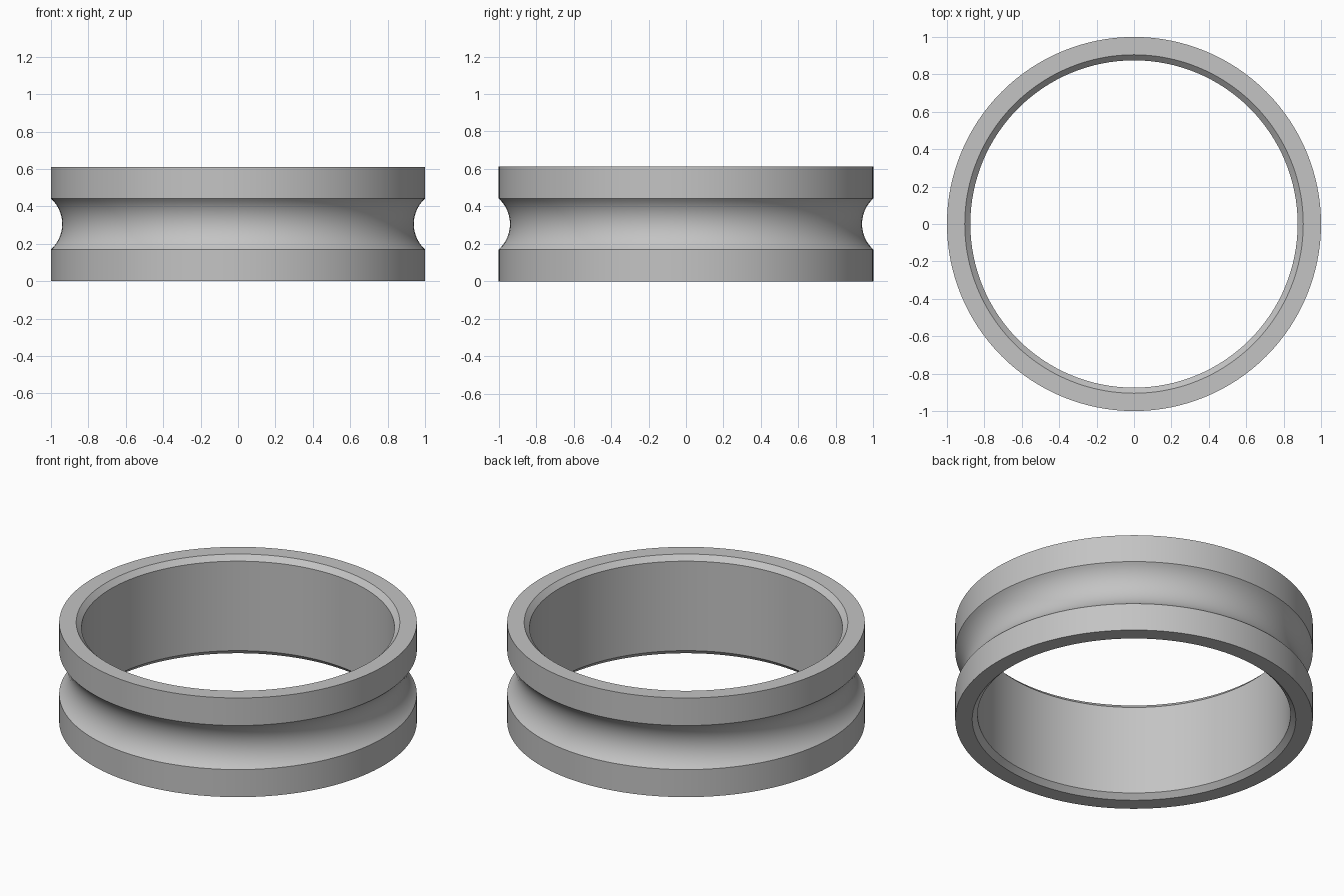
import bpy
import bmesh
import math

cube = bpy.data.objects.get("Cube")
if cube:
    bpy.data.objects.remove(cube, do_unlink=True)

SEGMENTS = 128
HEIGHT = 0.612
OUTER, INNER, CHAMFER = 1.0, 0.875, 0.03
GROOVE_HALF, GROOVE_DEPTH, GROOVE_STEPS = 0.136, 0.06, 20

# Grey metal
grey = bpy.data.materials.new("grey_metal")
grey.use_nodes = True
colour = (0.55, 0.55, 0.55, 1)
grey.diffuse_color = colour
grey.node_tree.nodes["Principled BSDF"].inputs["Base Color"].default_value = colour


def ring_profile():
    """Closed (radius, height) section: chamfered bore and a round outer groove."""
    mid = HEIGHT / 2
    radius = (GROOVE_HALF ** 2 + GROOVE_DEPTH ** 2) / (2 * GROOVE_DEPTH)
    centre = OUTER - GROOVE_DEPTH + radius
    sweep = math.asin(GROOVE_HALF / radius)
    points = [(INNER, HEIGHT - CHAMFER), (INNER, CHAMFER),
              (INNER + CHAMFER, 0), (OUTER, 0)]
    for i in range(GROOVE_STEPS + 1):
        a = sweep * (2 * i / GROOVE_STEPS - 1)
        points.append((centre - radius * math.cos(a), mid + radius * math.sin(a)))
    return points + [(OUTER, HEIGHT), (INNER + CHAMFER, HEIGHT)]


# Grooved ring: revolve the section around z
bm = bmesh.new()
section = ring_profile()
loops = []
for s in range(SEGMENTS):
    t = math.tau * s / SEGMENTS
    loops.append([bm.verts.new((r * math.cos(t), r * math.sin(t), z)) for r, z in section])
for s, loop in enumerate(loops):
    following = loops[(s + 1) % SEGMENTS]
    for i in range(len(section)):
        j = (i + 1) % len(section)
        bm.faces.new((loop[i], following[i], following[j], loop[j]))
bmesh.ops.recalc_face_normals(bm, faces=bm.faces)

mesh = bpy.data.meshes.new("grooved_ring")
bm.to_mesh(mesh)
bm.free()
mesh.materials.append(grey)
ring = bpy.data.objects.new("grooved_ring", mesh)
bpy.context.collection.objects.link(ring)

# Smooth curved walls, sharp rims
bpy.context.view_layer.objects.active = ring
ring.select_set(True)
bpy.ops.object.shade_smooth_by_angle(angle=math.radians(30))
